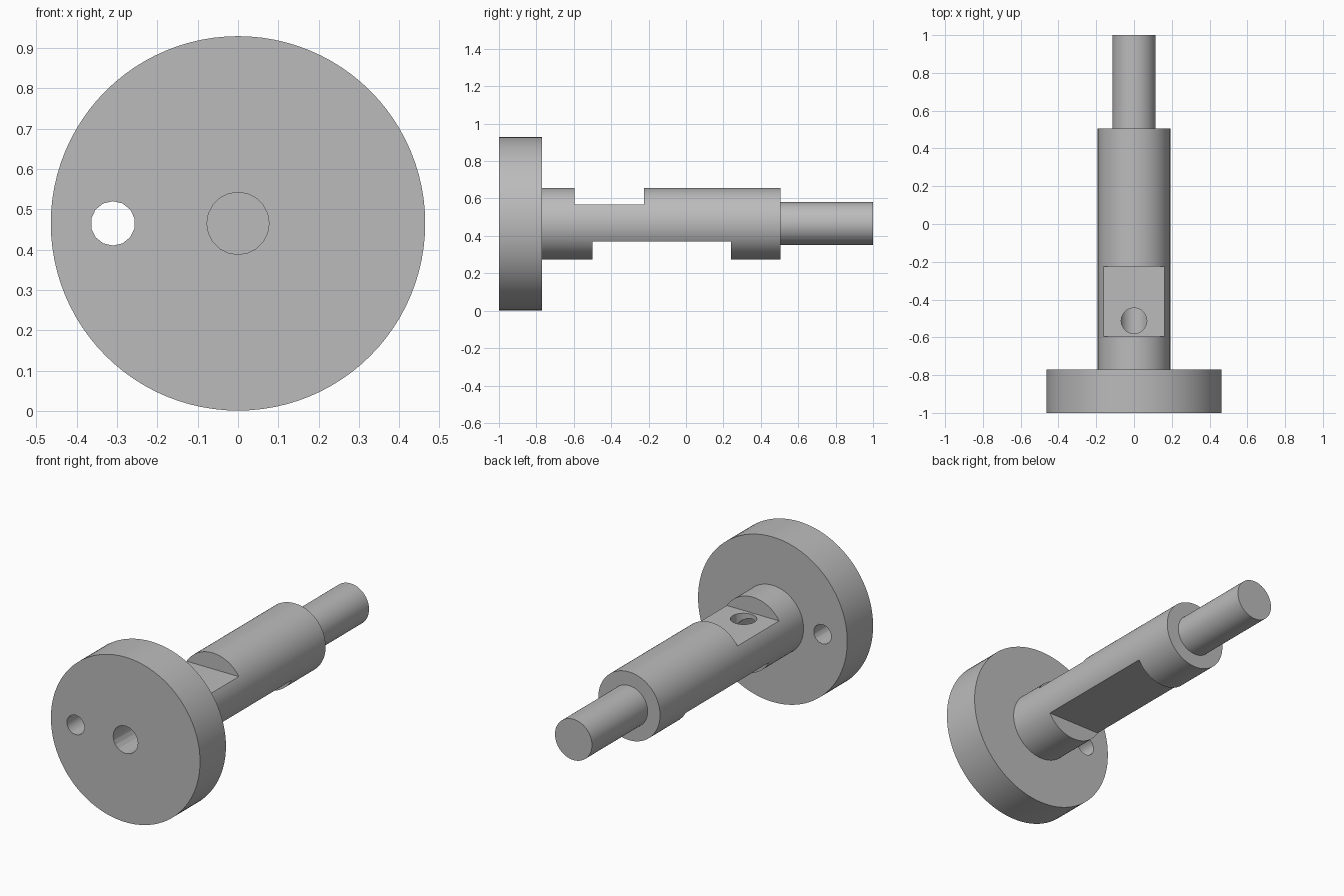
import bpy, bmesh
from math import pi
from mathutils import Matrix, Vector

cube = bpy.data.objects.get("Cube")
if cube:
    bpy.data.objects.remove(cube, do_unlink=True)

AXIS_Z = 0.465

steel = bpy.data.materials.new("plain_grey")
steel.use_nodes = True
GREY = (0.5, 0.5, 0.5, 1)
steel.diffuse_color = GREY
steel.node_tree.nodes["Principled BSDF"].inputs["Base Color"].default_value = GREY


def add_object(name, bm):
    bmesh.ops.recalc_face_normals(bm, faces=bm.faces)
    mesh = bpy.data.meshes.new(name)
    bm.to_mesh(mesh)
    bm.free()
    mesh.materials.append(steel)
    obj = bpy.data.objects.new(name, mesh)
    bpy.context.collection.objects.link(obj)
    return obj


def lathe(name, profile, steps):
    """Revolve (radius, y) points about the shaft axis."""
    bm = bmesh.new()
    verts = [bm.verts.new((0, y, r)) for r, y in profile]
    edges = [bm.edges.new(pair) for pair in zip(verts, verts[1:])]
    bmesh.ops.spin(bm, geom=verts + edges, cent=(0, 0, 0), axis=(0, 1, 0),
                   angle=2 * pi, steps=steps)
    bmesh.ops.remove_doubles(bm, verts=bm.verts, dist=0.0001)
    bmesh.ops.translate(bm, verts=bm.verts, vec=(0, 0, AXIS_Z))
    return add_object(name, bm)


def drill(name, start, end, radius, sides):
    """Cylindrical cutter between two points."""
    a, b = Vector(start), Vector(end)
    turn = (b - a).to_track_quat('Z', 'Y').to_matrix().to_4x4()
    bm = bmesh.new()
    bmesh.ops.create_cone(bm, cap_ends=True, segments=sides, radius1=radius,
                          radius2=radius, depth=(b - a).length,
                          matrix=Matrix.Translation((a + b) / 2) @ turn)
    return add_object(name, bm)


def mill(name, y0, y1, z0, z1):
    """Box cutter wider than the shaft."""
    bm = bmesh.new()
    bmesh.ops.create_cube(bm, size=1)
    bmesh.ops.scale(bm, verts=bm.verts, vec=(0.6, y1 - y0, z1 - z0))
    bmesh.ops.translate(bm, verts=bm.verts, vec=(0, (y0 + y1) / 2, (z0 + z1) / 2))
    return add_object(name, bm)


# Flange, shaft and reduced journal turned as one piece
body = lathe("flanged_shaft", [(0, -1), (0.464, -1), (0.464, -0.77),
                               (0.192, -0.77), (0.192, 0.505),
                               (0.115, 0.505), (0.115, 1), (0, 1)], 96)

# Milled flats, flange hole, blind axial bore and cross hole
cutters = [
    mill("top_flat_cutter", -0.595, -0.225, 0.567, 0.8),
    mill("bottom_flat_cutter", -0.5, 0.24, 0.1, 0.37),
    drill("flange_hole_cutter", (-0.31, -1.1, AXIS_Z), (-0.31, -0.7, AXIS_Z), 0.055, 14),
    drill("bore_cutter", (0, -1.1, AXIS_Z), (0, -0.43, AXIS_Z), 0.077, 20),
    drill("cross_hole_cutter", (0, -0.512, AXIS_Z), (0, -0.512, 0.8), 0.068, 20),
]

bpy.context.view_layer.objects.active = body
body.select_set(True)
for cutter in cutters:
    mod = body.modifiers.new(cutter.name, 'BOOLEAN')
    mod.operation = 'DIFFERENCE'
    mod.solver = 'EXACT'
    mod.object = cutter
    bpy.ops.object.modifier_apply(modifier=mod.name)
    bpy.data.objects.remove(cutter, do_unlink=True)

bpy.ops.object.shade_smooth_by_angle(angle=pi / 6)
